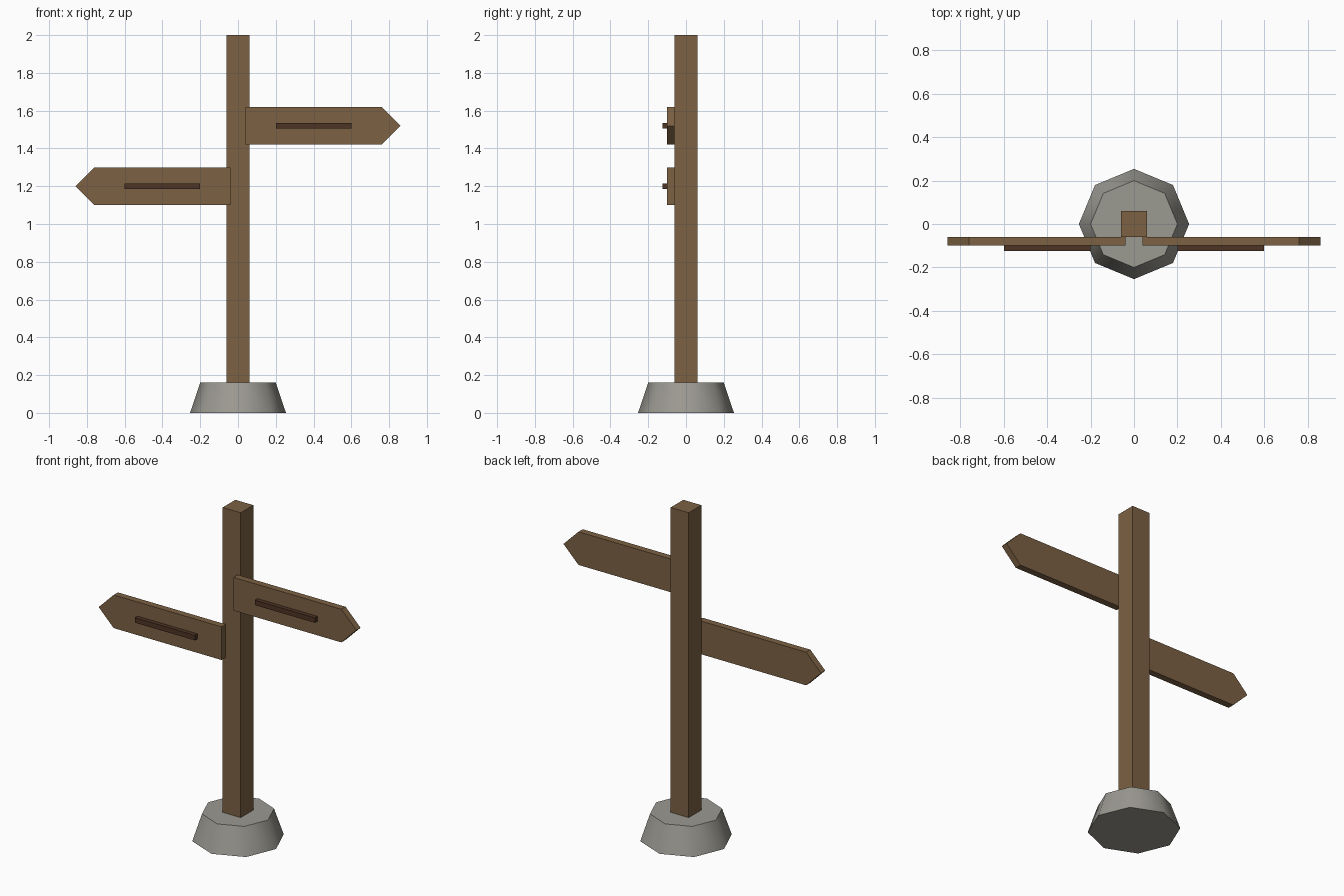
import bpy, bmesh, math

if "Cube" in bpy.data.objects:
    bpy.data.objects.remove(bpy.data.objects["Cube"])


def material(name, rgb):
    m = bpy.data.materials.new(name)
    m.diffuse_color = (*rgb, 1)
    m.use_nodes = True
    m.node_tree.nodes["Principled BSDF"].inputs["Base Color"].default_value = m.diffuse_color
    return m


wood = material("wood", (0.20, 0.12, 0.056))
dark_wood = material("dark wood", (0.075, 0.034, 0.018))
stone = material("stone", (0.33, 0.32, 0.285))


def finish(bm, name, mat):
    bmesh.ops.recalc_face_normals(bm, faces=bm.faces)
    mesh = bpy.data.meshes.new(name)
    bm.to_mesh(mesh)
    bm.free()
    mesh.materials.append(mat)
    ob = bpy.data.objects.new(name, mesh)
    bpy.context.collection.objects.link(ob)
    return ob


def plate(name, outline, y_front, y_back, mat):
    """Extrude an outline in the xz plane from y_front to y_back."""
    bm = bmesh.new()
    face = bm.faces.new([bm.verts.new((x, y_front, z)) for x, z in outline])
    ext = bmesh.ops.extrude_face_region(bm, geom=[face])
    verts = [v for v in ext["geom"] if isinstance(v, bmesh.types.BMVert)]
    bmesh.ops.translate(bm, verts=verts, vec=(0, y_back - y_front, 0))
    return finish(bm, name, mat)


# Tapered eight-sided stone foot with softly shaded sides
bm = bmesh.new()
bmesh.ops.create_cone(bm, cap_ends=True, segments=8, radius1=0.254, radius2=0.2, depth=0.16)
bmesh.ops.translate(bm, verts=bm.verts, vec=(0, 0, 0.08))
foot = finish(bm, "stone_foot", stone)
bpy.context.view_layer.objects.active = foot
foot.select_set(True)
bpy.ops.object.shade_smooth_by_angle(angle=math.radians(60))

# Square post
plate("post", [(-0.06, 0.1), (0.06, 0.1), (0.06, 2), (-0.06, 2)], -0.06, 0.06, wood)

# Pointed boards, each with a raised dark strip
for side, s, z in (("right", 1, 1.52), ("left", -1, 1.2)):
    board = [(0.04, -0.1), (0.76, -0.1), (0.86, 0), (0.76, 0.1), (0.04, 0.1)]
    strip = [(0.2, -0.015), (0.6, -0.015), (0.6, 0.015), (0.2, 0.015)]
    plate(side + "_board", [(s * x, z + h) for x, h in board], -0.1, -0.06, wood)
    plate(side + "_strip", [(s * x, z + h) for x, h in strip], -0.125, -0.1, dark_wood)
